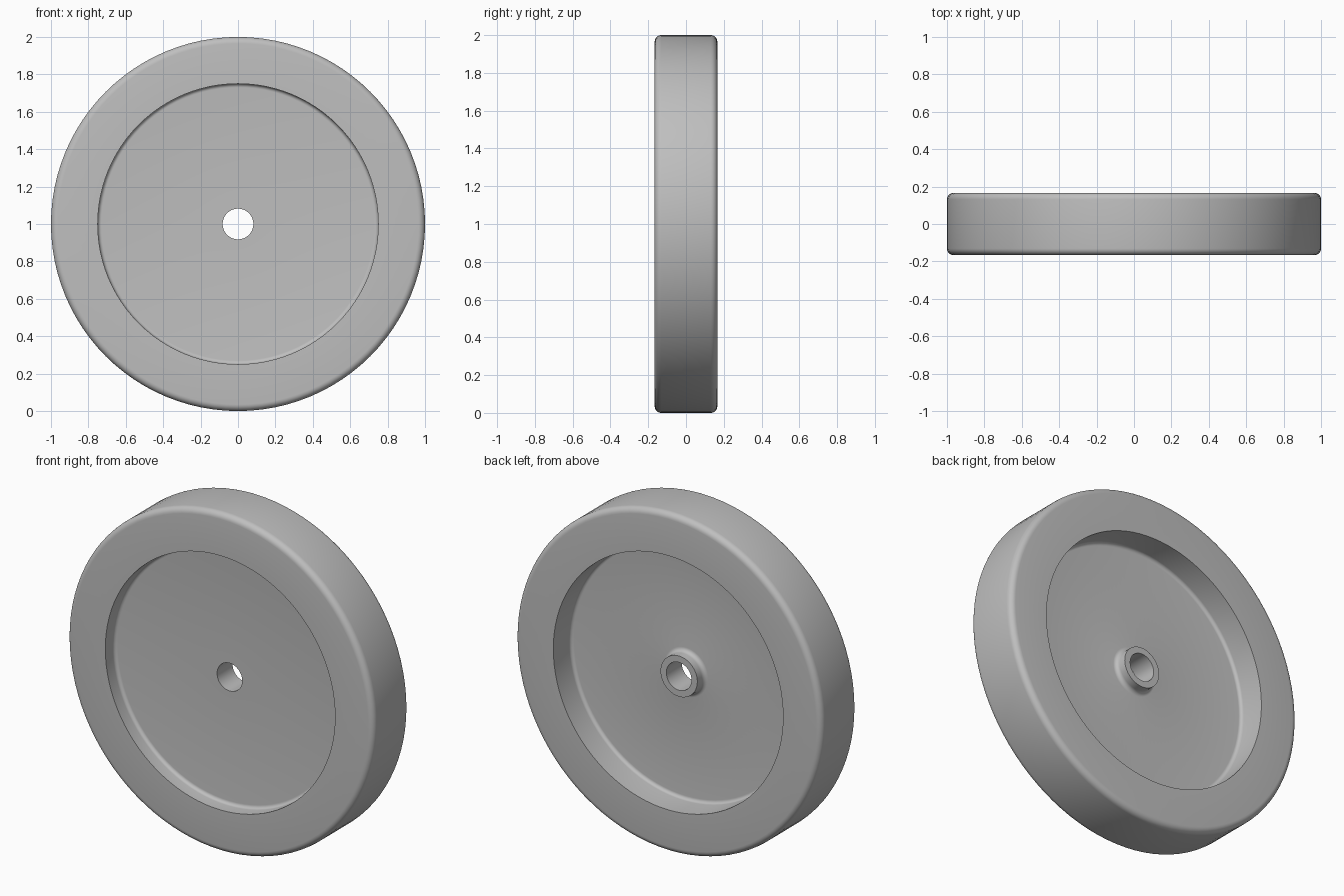
import bpy, bmesh, math
from mathutils import Vector, Matrix

cube = bpy.data.objects.get("Cube")
if cube:
    bpy.data.objects.remove(cube)

SEGMENTS = 96
HALF = 0.166          # half the wheel width
WEB_FRONT = -0.078    # floor of the shallow front recess
WEB_BACK = 0.0        # floor of the deep back recess
HUB_BACK = 0.066      # end of the hub boss

grey = bpy.data.materials.new("plain grey")
grey.use_nodes = True
colour = (0.52, 0.52, 0.52, 1)
grey.diffuse_color = colour
grey.node_tree.nodes["Principled BSDF"].inputs["Base Color"].default_value = colour


def rounded(corners, steps=6):
    """Closed profile of (radius, y, fillet) corners, each fillet a true arc."""
    points = []
    for i, (r, y, fillet) in enumerate(corners):
        p = Vector((r, y))
        if not fillet:
            points.append(p)
            continue
        a = (Vector(corners[i - 1][:2]) - p).normalized()
        b = (Vector(corners[(i + 1) % len(corners)][:2]) - p).normalized()
        centre = p + (a + b) * fillet
        for k in range(steps + 1):
            t = k / steps * math.pi / 2
            points.append(centre - b * fillet * math.cos(t) - a * fillet * math.sin(t))
    return points


def lathe(name, profile):
    """Revolve a closed profile about the y axis."""
    bm = bmesh.new()
    rings = []
    for k in range(SEGMENTS):
        turn = Matrix.Rotation(math.tau * k / SEGMENTS, 3, "Y")
        rings.append([bm.verts.new(turn @ Vector((p.x, p.y, 0))) for p in profile])
    n = len(profile)
    for k in range(SEGMENTS):
        near, far = rings[k], rings[(k + 1) % SEGMENTS]
        for j in range(n):
            m = (j + 1) % n
            bm.faces.new((near[j], near[m], far[m], far[j]))
    bmesh.ops.recalc_face_normals(bm, faces=bm.faces)
    mesh = bpy.data.meshes.new(name)
    bm.to_mesh(mesh)
    bm.free()
    mesh.materials.append(grey)
    obj = bpy.data.objects.new(name, mesh)
    bpy.context.collection.objects.link(obj)
    obj.location.z = 1
    bpy.ops.object.select_all(action="DESELECT")
    obj.select_set(True)
    bpy.context.view_layer.objects.active = obj
    bpy.ops.object.shade_smooth_by_angle(angle=math.radians(30))
    return obj


# Rim, web and hub turned as one piece, from the bore outwards
lathe("wheel", rounded([
    (0.082, WEB_FRONT, 0),
    (0.75, WEB_FRONT, 0.02),
    (0.75, -HALF, 0),
    (1.0, -HALF, 0.035),
    (1.0, HALF, 0.035),
    (0.75, HALF, 0),
    (0.75, WEB_BACK, 0.02),
    (0.12, WEB_BACK, 0.025),
    (0.12, HUB_BACK, 0),
    (0.082, HUB_BACK, 0),
]))
